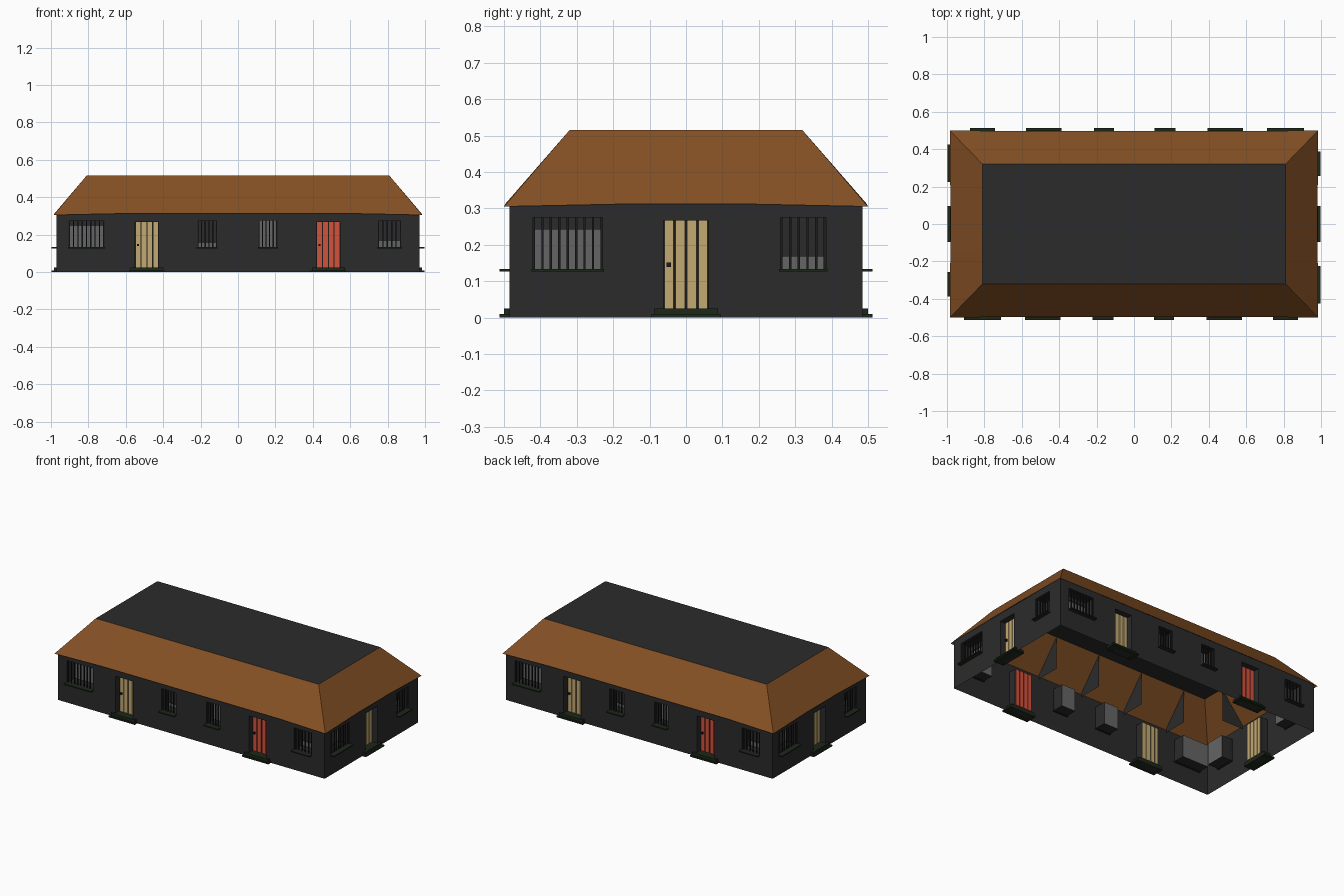
import bpy, bmesh
from math import pi
from mathutils import Matrix

if "Cube" in bpy.data.objects:
    bpy.data.objects.remove(bpy.data.objects["Cube"])


def mat(name, r, g, b):
    m = bpy.data.materials.new(name)
    m.diffuse_color = (r, g, b, 1)
    m.use_nodes = True
    m.node_tree.nodes["Principled BSDF"].inputs["Base Color"].default_value = m.diffuse_color
    return m


DARK = mat("charcoal", 0.024, 0.024, 0.024)
BROWN = mat("roof_brown", 0.23, 0.08, 0.018)
TAN = mat("door_tan", 0.55, 0.40, 0.17)
RED = mat("door_red", 0.65, 0.085, 0.045)
GREEN = mat("sill_green", 0.012, 0.02, 0.01)
GLASS = mat("glass_grey", 0.13, 0.13, 0.13)
BLACK = mat("iron", 0.012, 0.012, 0.012)

WALL_TOP, DECK, EAVE = 0.32, 0.515, 0.305
HX, HY = 0.97, 0.485              # half size of the walls
GLASS_DEPTH, DOOR_DEPTH = 0.08, 0.05


def finish(bm, name, material, turn=0.0):
    """Turn the mesh about z and make it an object."""
    bmesh.ops.remove_doubles(bm, verts=bm.verts, dist=1e-5)
    bm.transform(Matrix.Rotation(turn, 4, 'Z'))
    me = bpy.data.meshes.new(name)
    bm.to_mesh(me)
    bm.free()
    me.materials.append(material)
    ob = bpy.data.objects.new(name, me)
    bpy.context.collection.objects.link(ob)
    return ob


def face(bm, *pts):
    bm.faces.new([bm.verts.new(p) for p in pts])


def box(bm, x0, x1, y0, y1, z0, z1):
    m = (Matrix.Translation(((x0 + x1) / 2, (y0 + y1) / 2, (z0 + z1) / 2))
         @ Matrix.Diagonal((x1 - x0, y1 - y0, z1 - z0, 1)))
    bmesh.ops.create_cube(bm, size=1, matrix=m)


def build_wall(side, turn, half, dist, openings):
    """One facade, drawn facing -y at y = -dist, then turned into place."""
    wall, panes, blinds, bars, sills, steps, knobs = (bmesh.new() for _ in range(7))
    y = -dist

    def rect(u0, u1, z0, z1):
        face(wall, (u0, y, z0), (u1, y, z0), (u1, y, z1), (u0, y, z1))

    left = -half
    for kind, c, w, shade in openings:
        a, b = c - w / 2, c + w / 2
        door = kind != "window"
        z0, z1 = (0.0, 0.267) if door else (0.13, 0.275)
        yi = y + (DOOR_DEPTH if door else GLASS_DEPTH)
        # wall around the opening and the reveals inside it
        rect(left, a, 0, WALL_TOP)
        rect(a, b, z1, WALL_TOP)
        if not door:
            rect(a, b, 0, z0)
        left = b
        loop = [(a, z0), (b, z0), (b, z1), (a, z1)]
        for (u, z), (v, t) in zip(loop, loop[1:] + loop[:1]):
            face(wall, (u, y, z), (u, yi, z), (v, yi, t), (v, y, t))
        if door:
            # plank door on a dark backing, handle, two-tier step
            box(knobs, a, b, yi - 0.004, yi, 0.025, z1)
            leaf = bmesh.new()
            pitch = w / 4
            for i in range(4):
                box(leaf, a + i * pitch + 0.003, a + (i + 1) * pitch - 0.003,
                    yi - 0.012, yi + 0.004, 0.025, z1)
            finish(leaf, side + "_door_" + kind, TAN if kind == "tan" else RED, turn)
            box(knobs, a + 0.009, a + 0.021, yi - 0.024, yi - 0.012, 0.139, 0.151)
            box(steps, c - 0.095, c + 0.095, y - 0.027, yi, 0, 0.009)
            box(steps, c - 0.088, c + 0.088, y - 0.015, yi, 0.009, 0.025)
        else:
            # glass, blind, bars and sill
            face(panes, (a, yi, z0), (b, yi, z0), (b, yi, z1), (a, yi, z1))
            if shade < z1:
                box(blinds, a, b, yi - 0.008, yi - 0.004, shade, z1)
            n = max(5, round(w / 0.024))
            for i in range(n + 1):
                u = a + 0.003 + (w - 0.006) * i / n
                box(bars, u - 0.003, u + 0.003, y + 0.008, y + 0.014, z0, z1)
            box(sills, a - 0.004, b + 0.004, y - 0.027, y + 0.01, z0 - 0.004, z0 + 0.003)
    rect(left, half, 0, WALL_TOP)
    for bm, name, m in ((wall, "wall", DARK), (panes, "window_panes", GLASS),
                        (blinds, "blinds", DARK), (bars, "window_bars", BLACK),
                        (sills, "window_sills", GREEN), (steps, "door_steps", GREEN),
                        (knobs, "door_backing_and_handles", BLACK)):
        finish(bm, side + "_" + name, m, turn)


def build_roof(side, turn, eave, eave_y, ridge, ridge_y, split, ribs):
    """One roof slope of three panels plus triangular ribs under it."""
    bm = bmesh.new()
    low = [(-eave, -eave_y, EAVE), (-split, -eave_y + 0.003, EAVE + 0.007),
           (split, -eave_y + 0.003, EAVE + 0.007), (eave, -eave_y, EAVE)]
    top = [(u, -ridge_y, DECK) for u in (-ridge, -split, split, ridge)]
    for i in range(3):
        face(bm, low[i], low[i + 1], top[i + 1], top[i])
    finish(bm, side + "_roof_slope", BROWN, turn)
    bm = bmesh.new()
    for u in ribs:
        face(bm, (u, -eave_y + 0.02, 0.325), (u, -ridge_y, DECK - 0.003),
             (u, -ridge_y, 0.30), (u, -eave_y + 0.02, 0.30))
    finish(bm, side + "_roof_ribs", DARK, turn)


# kind, centre, width, lower edge of the blind
LONG = [("window", -0.81, 0.19, 0.245), ("tan", -0.487, 0.125, 0),
        ("window", -0.165, 0.105, 0.155), ("window", 0.16, 0.10, 0.28),
        ("red", 0.483, 0.125, 0), ("window", 0.81, 0.125, 0.165)]
SHORT = [("window", -0.325, 0.192, 0.242), ("tan", 0.0, 0.125, 0),
         ("window", 0.322, 0.125, 0.167)]

# opposite sides are the same facade turned by half a circle
for side, turn in (("front", 0), ("back", pi)):
    build_wall(side, turn, HX, HY, LONG)
    build_roof(side, turn, 0.985, 0.50, 0.81, 0.32, 0.65, (-0.65, -0.325, 0, 0.325, 0.65))
for side, turn in (("right", pi / 2), ("left", -pi / 2)):
    build_wall(side, turn, HY, HX, SHORT)
    build_roof(side, turn, 0.50, 0.985, 0.32, 0.81, 0.16, (-0.16, 0.16))

# flat roof deck
deck = bmesh.new()
face(deck, (-0.81, -0.32, DECK), (0.81, -0.32, DECK), (0.81, 0.32, DECK), (-0.81, 0.32, DECK))
finish(deck, "roof_deck", DARK)
